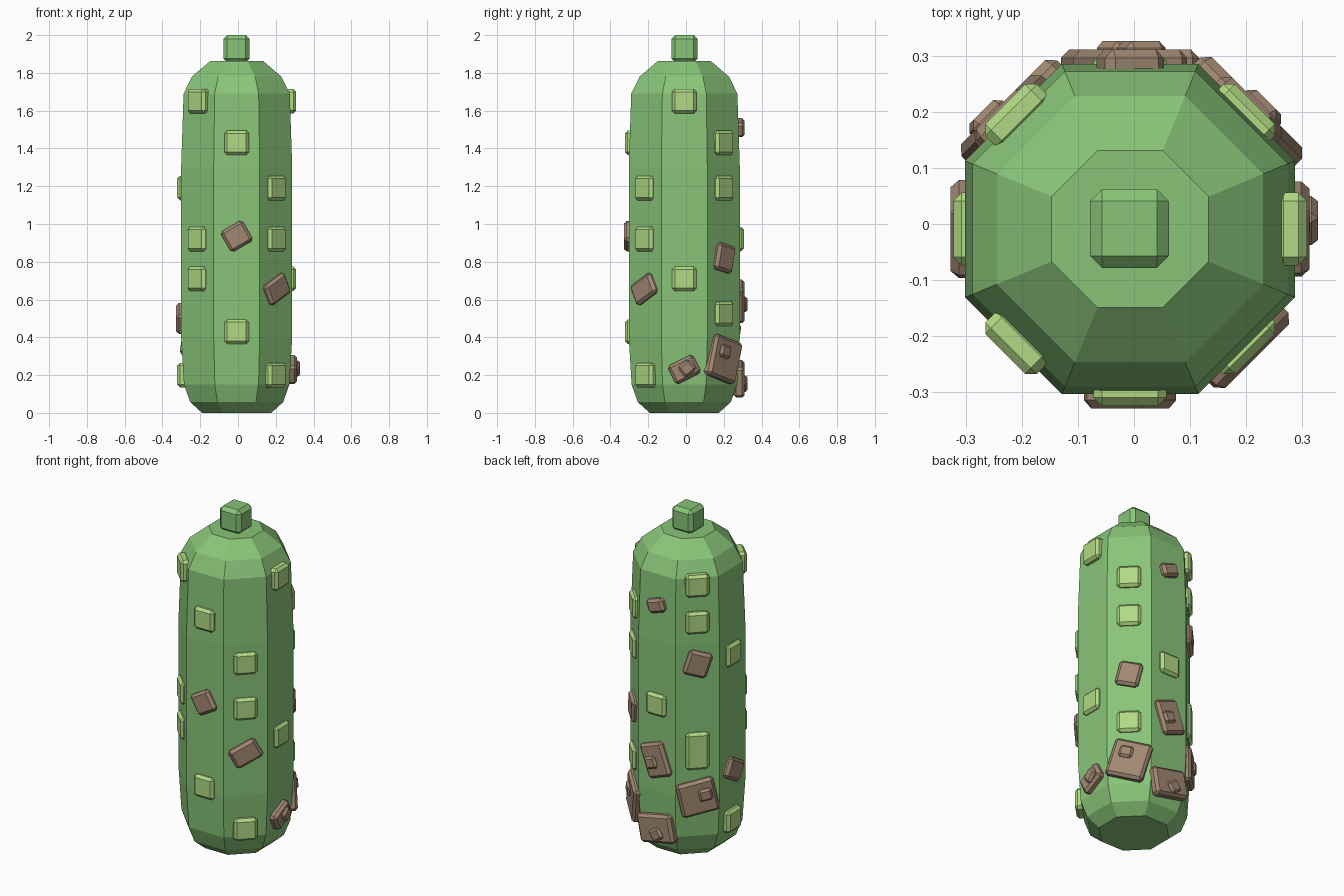
import bpy, bmesh
from math import cos, sin, pi, radians
from mathutils import Matrix, Vector

if "Cube" in bpy.data.objects:
    bpy.data.objects.remove(bpy.data.objects["Cube"])

CX, CY = -0.007, -0.009   # axis of the body


def material(name, rgb):
    m = bpy.data.materials.new(name)
    m.diffuse_color = (*rgb, 1)
    m.use_nodes = True
    m.node_tree.nodes["Principled BSDF"].inputs["Base Color"].default_value = m.diffuse_color
    return m


GREEN = material("stem_green", (0.25, 0.56, 0.19))
LIME = material("tile_green", (0.44, 0.70, 0.23))
BROWN = material("scab_brown", (0.36, 0.25, 0.17))


def make_object(name, bm, mat):
    bmesh.ops.recalc_face_normals(bm, faces=bm.faces)
    me = bpy.data.meshes.new(name)
    bm.to_mesh(me)
    bm.free()
    me.materials.append(mat)
    ob = bpy.data.objects.new(name, me)
    bpy.context.collection.objects.link(ob)
    return ob


def bevel_box(name, size, matrix, bevel, mat):
    bm = bmesh.new()
    bmesh.ops.create_cube(bm, size=1)
    bmesh.ops.scale(bm, vec=size, verts=bm.verts)
    bmesh.ops.bevel(bm, geom=bm.edges[:], offset=bevel, segments=1,
                    affect='EDGES', profile=0.5)
    bmesh.ops.transform(bm, matrix=matrix, verts=bm.verts)
    return make_object(name, bm, mat)


# Eight-sided body lofted through (apothem, height) rings
profile = [(0.183, 0.0), (0.246, 0.057), (0.279, 0.15), (0.294, 0.40),
           (0.294, 1.30), (0.281, 1.69), (0.237, 1.78), (0.14, 1.863)]
bm = bmesh.new()
rings = []
for r, z in profile:
    R = r / cos(pi / 8)
    rings.append([bm.verts.new((CX + R * cos((i + 0.5) * pi / 4),
                                CY + R * sin((i + 0.5) * pi / 4), z)) for i in range(8)])
for a, b in zip(rings, rings[1:]):
    for i in range(8):
        j = (i + 1) % 8
        bm.faces.new((a[i], a[j], b[j], b[i]))
bm.faces.new(rings[0])
bm.faces.new(rings[-1])
make_object("body", bm, GREEN)

# Square knob on top
bevel_box("top_knob", (0.14, 0.14, 0.145),
          Matrix.Translation((CX - 0.001, CY + 0.001, 1.9275)), 0.021, GREEN)


def patch(name, side, u, z, w, h, rot, outer, depth, mat, bevel=0.015):
    """Bevelled plate on one of the eight sides; outer = distance of its face from the axis."""
    a = radians(side)
    n = Vector((cos(a), sin(a), 0))
    right = Vector((-sin(a), cos(a), 0))
    pos = Vector((CX, CY, z)) + right * u + n * (outer - depth / 2)
    basis = Matrix((right, n, Vector((0, 0, 1)))).transposed().to_4x4()
    # right, n, up is left-handed for turning, so turn inside the plate plane about -n
    turn = Matrix.Rotation(radians(-rot), 4, 'Y')
    bevel_box(name, (w, depth, h), Matrix.Translation(pos) @ basis @ turn, bevel, mat)


# Green tiles: side angle -> heights
tiles = {-90: (1.43, 0.43), -45: (1.19, 0.92, 0.20), 0: (1.65, 0.71),
         45: (1.43, 1.19, 0.525), 90: (0.92,), 135: (1.65, 1.43),
         180: (1.19, 0.20), 225: (1.65, 0.92, 0.71)}
for side, heights in tiles.items():
    for z in heights:
        patch("green_tile", side, 0, z, 0.13, 0.13, 0, 0.315, 0.057, LIME)
patch("tall_green_tile", 135, 0, 0.665, 0.13, 0.22, 0, 0.315, 0.057, LIME)

# Brown scabs: side, height, width, height, turn
scabs = [(-90, 0.935, 0.135, 0.125, 30), (-45, 0.655, 0.165, 0.12, 28),
         (0, 0.23, 0.15, 0.11, 27), (45, 0.82, 0.13, 0.145, -13),
         (45, 0.285, 0.21, 0.225, -16), (90, 1.51, 0.11, 0.08, 18),
         (90, 0.59, 0.155, 0.20, 20), (90, 0.18, 0.225, 0.165, 11),
         (135, 1.185, 0.135, 0.145, -18), (135, 0.39, 0.21, 0.20, 12),
         (180, 0.50, 0.15, 0.12, -30)]
for side, z, w, h, rot in scabs:
    patch("brown_scab", side, 0, z, w, h, rot, 0.32, 0.06, BROWN)

# Small bumps sitting on some scabs: side, offset, height, turn
bumps = [(0, 0.015, 0.235, 40), (45, -0.015, 0.325, -16), (90, -0.02, 0.575, 20),
         (90, 0.015, 0.155, 35), (135, 0.04, 0.41, 12)]
for side, u, z, rot in bumps:
    patch("brown_bump", side, u, z, 0.075, 0.07, rot, 0.335, 0.05, BROWN, 0.012)
